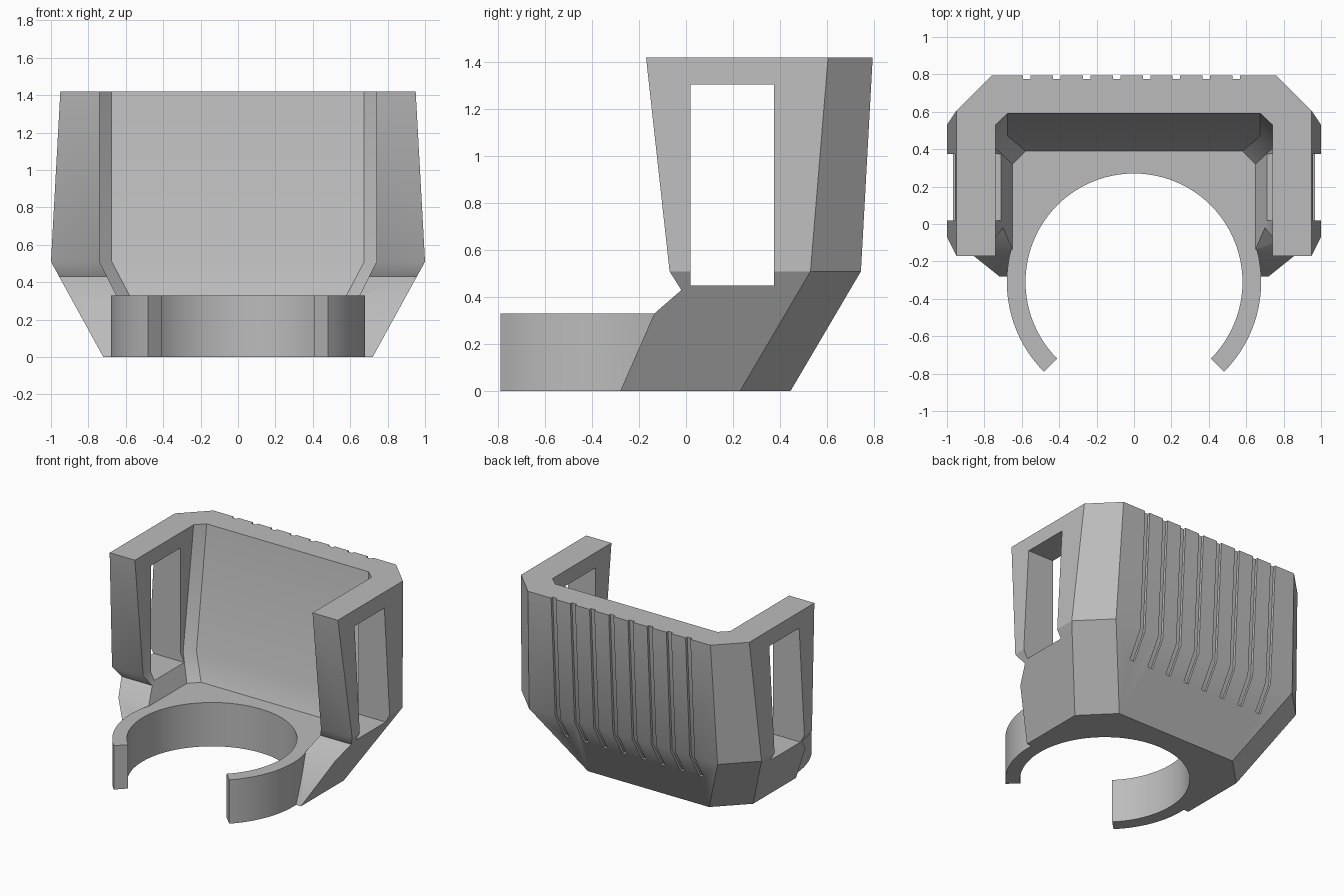
import bpy, bmesh, math

cube = bpy.data.objects.get("Cube")
if cube:
    bpy.data.objects.remove(cube)

grey = bpy.data.materials.new("grey plastic")
grey.use_nodes = True
COLOUR = (0.5, 0.5, 0.5, 1)
grey.diffuse_color = COLOUR
grey.node_tree.nodes["Principled BSDF"].inputs["Base Color"].default_value = COLOUR


def loft(name, rings):
    """Solid skinned through rings with equal point counts."""
    bm = bmesh.new()
    loops = [[bm.verts.new(p) for p in ring] for ring in rings]
    n = len(loops[0])
    for a, b in zip(loops, loops[1:]):
        for i in range(n):
            j = (i + 1) % n
            bm.faces.new((a[i], a[j], b[j], b[i]))
    bm.faces.new(loops[0][::-1])
    bm.faces.new(loops[-1])
    bmesh.ops.recalc_face_normals(bm, faces=bm.faces)
    mesh = bpy.data.meshes.new(name)
    bm.to_mesh(mesh)
    bm.free()
    mesh.materials.append(grey)
    obj = bpy.data.objects.new(name, mesh)
    bpy.context.collection.objects.link(obj)
    return obj


def section(half, corner, side_y, back_y, z, front=-0.6):
    """U-shaped plan with chamfered back corners."""
    right = [(half, front, z), (half, side_y, z), (corner, back_y, z)]
    return right + [(-x, y, h) for x, y, h in reversed(right)]


def prism_x(name, profile, x0, x1):
    return loft(name, [[(x, y, z) for y, z in profile] for x in (x0, x1)])


def prism_z(name, plan, z0, z1):
    return loft(name, [[(x, y, z) for x, y in plan] for z in (z0, z1)])


def circle(radius, cy, n=96):
    return [(radius * math.cos(2 * math.pi * i / n),
             cy + radius * math.sin(2 * math.pi * i / n)) for i in range(n)]


def combine(target, tool, operation="DIFFERENCE"):
    mod = target.modifiers.new(tool.name, "BOOLEAN")
    mod.operation = operation
    mod.solver = "EXACT"
    mod.object = tool
    bpy.context.view_layer.objects.active = target
    bpy.ops.object.modifier_apply(modifier=mod.name)
    bpy.data.objects.remove(tool)


# Outer shell, bent outward from the base
holder = loft("clip_holder", [
    section(0.72, 0.505, 0.23, 0.445, 0),
    section(1.0, 0.785, 0.53, 0.745, 0.51),
    section(0.95, 0.76, 0.605, 0.795, 1.42)])

# Inner cavity above the floor
combine(holder, loft("cavity", [
    section(0.65, 0.58, 0.32, 0.39, 0.33, -0.8),
    section(0.74, 0.675, 0.405, 0.47, 0.51, -0.8),
    section(0.74, 0.675, 0.53, 0.592, 1.42, -0.8),
    section(0.74, 0.675, 0.544, 0.606, 1.52, -0.8)]))

# Notched front outline of the side arms
combine(holder, prism_x("front_trim", [
    (-1, -0.1), (-0.324, -0.1), (-0.28, 0), (-0.135, 0.33), (-0.02, 0.43),
    (-0.07, 0.51), (-0.17, 1.42), (-0.181, 1.52), (-1, 1.52)], -1.5, 1.5))

# Side windows
combine(holder, prism_x("windows", [
    (0.02, 0.45), (0.375, 0.45), (0.375, 1.305), (0.02, 1.305)], -1.5, 1.5))

# Grip grooves down the back
for i in range(8):
    x = -0.573 + 0.16 * i
    combine(holder, prism_x("groove", [
        (0.612, 0.32), (0.725, 0.51), (0.78, 1.5), (0.9, 1.5), (0.9, 0.32)],
        x - 0.02, x + 0.02))

# Open clip ring merged with the base
RING_Y = -0.31
combine(holder, prism_z("ring", circle(0.68, RING_Y), 0, 0.33), "UNION")
combine(holder, prism_z("ring_hole", circle(0.58, RING_Y), -0.1, 0.4))
combine(holder, prism_z("ring_gap", [
    (0, RING_Y), (-1, RING_Y - 1), (1, RING_Y - 1)], -0.1, 0.4))

# Soft shading across the shallow bends only
bpy.ops.object.select_all(action="DESELECT")
holder.select_set(True)
bpy.context.view_layer.objects.active = holder
bpy.ops.object.shade_smooth_by_angle(angle=math.radians(30))
